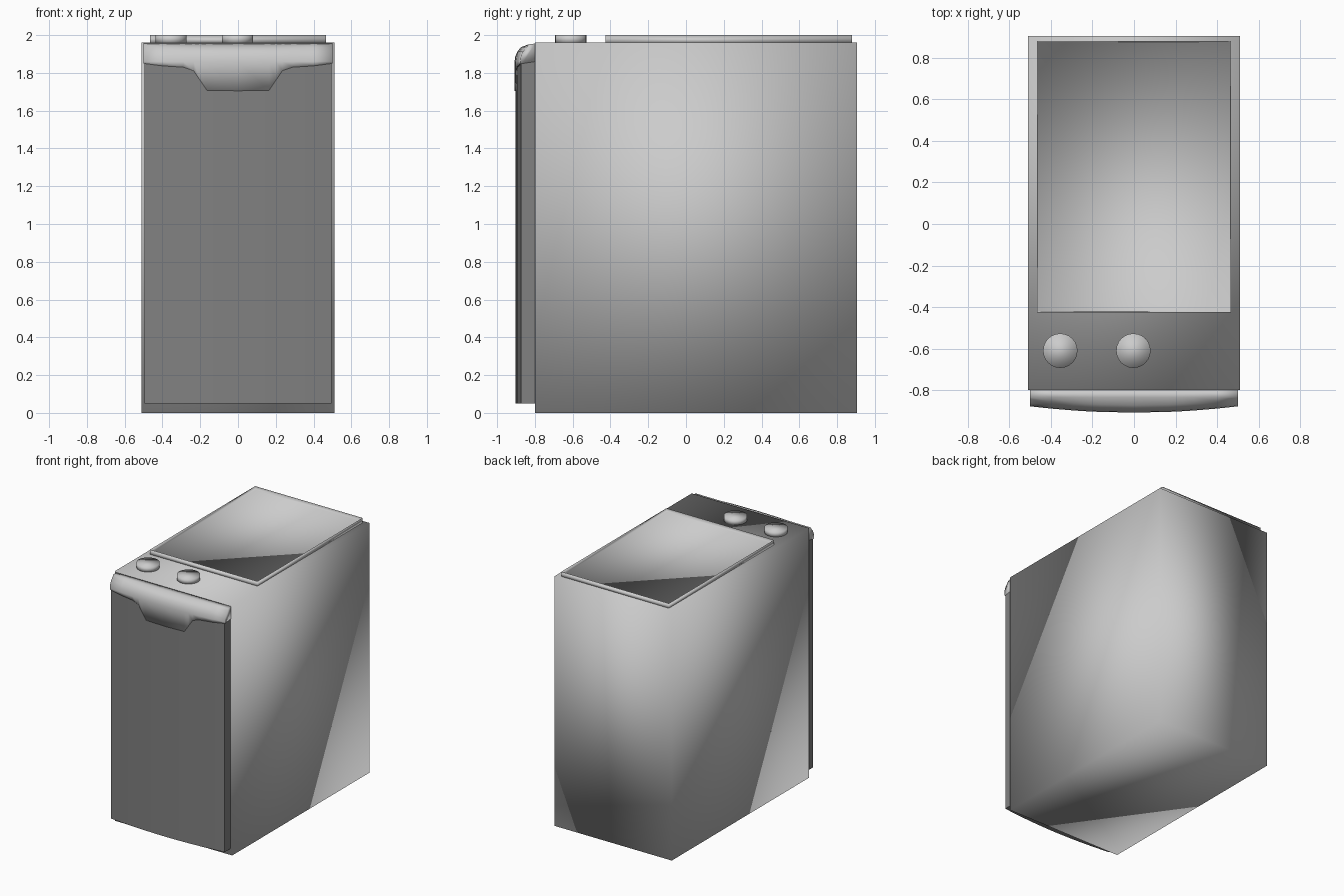
import bpy, bmesh, math

if "Cube" in bpy.data.objects:
    bpy.data.objects.remove(bpy.data.objects["Cube"])


def finish(name, bm, angle=180):
    """Make the object; the model is shaded smooth right across its corners."""
    bmesh.ops.recalc_face_normals(bm, faces=bm.faces)
    me = bpy.data.meshes.new(name)
    bm.to_mesh(me)
    bm.free()
    ob = bpy.data.objects.new(name, me)
    bpy.context.collection.objects.link(ob)
    bpy.ops.object.select_all(action='DESELECT')
    ob.select_set(True)
    bpy.context.view_layer.objects.active = ob
    if angle >= 180:
        bpy.ops.object.shade_smooth()
    else:
        bpy.ops.object.shade_smooth_by_angle(angle=math.radians(angle))
    return ob


def box(x0, x1, y0, y1, z0, z1):
    bm = bmesh.new()
    bmesh.ops.create_cube(bm, size=1)
    for v in bm.verts:
        v.co = ((x0 + x1) / 2 + v.co.x * (x1 - x0),
                (y0 + y1) / 2 + v.co.y * (y1 - y0),
                (z0 + z1) / 2 + v.co.z * (z1 - z0))
    return bm


def loft(sections):
    """Skin a row of closed sections and cap both ends."""
    bm = bmesh.new()
    rings = [[bm.verts.new(p) for p in s] for s in sections]
    n = len(rings[0])
    for a, b in zip(rings, rings[1:]):
        for i in range(n):
            j = (i + 1) % n
            bm.faces.new((a[i], a[j], b[j], b[i]))
    bm.faces.new(rings[0])
    bm.faces.new(rings[-1][::-1])
    return bm


def bow(x):
    """Gently bowed front line seen from above."""
    return -0.872 - 0.03 * (1 - (x / 0.5) ** 2)


# Cabinet
finish("cabinet", box(-0.51, 0.51, -0.80, 0.905, 0, 1.962))

# Bowed front door, darker than the rest
dark = bpy.data.materials.new("dark_grey")
dark.diffuse_color = (0.22, 0.22, 0.22, 1)
dark.use_nodes = True
dark.node_tree.nodes["Principled BSDF"].inputs["Base Color"].default_value = dark.diffuse_color
xs = [-0.495 + 0.99 * i / 12 for i in range(13)]
door = finish("front_door", loft([[(x, -0.80, 0.05), (x, bow(x), 0.05),
                                   (x, bow(x), 1.88), (x, -0.80, 1.93)] for x in xs]), 35)
door.data.materials.append(dark)

# Handle across the door top, with a lower grip in the middle
DROP = [(0.0, 1.705), (0.165, 1.708), (0.20, 1.76), (0.235, 1.812),
        (0.29, 1.83), (0.40, 1.837), (0.50, 1.85)]
cols = [(-x, z) for x, z in DROP[:0:-1]] + DROP
sections = []
for x, low in cols:
    f = bow(x) - 0.006
    prof = [(-0.80, 1.955), (-0.835, 1.951), (f + 0.035, 1.936), (f + 0.016, 1.915),
            (f + 0.004, 1.887), (f, 1.86), (f, low), (f + 0.012, low), (-0.80, 1.86)]
    sections.append([(x, y, z) for y, z in prof])
finish("door_handle", loft(sections))

# Top lid: shallow tray with a thin raised rim
bm = box(-0.467, 0.467, -0.425, 0.88, 1.955, 2.0)
top = [f for f in bm.faces if f.normal.z > 0.5]
bmesh.ops.inset_region(bm, faces=top, thickness=0.006)
for v in top[0].verts:
    v.co.z = 1.972
finish("top_lid", bm)

# Control knobs
for side, x in (("left", -0.355), ("middle", -0.003)):
    bm = bmesh.new()
    bmesh.ops.create_cone(bm, cap_ends=True, segments=24, radius1=0.083,
                          radius2=0.083, depth=0.045)
    bmesh.ops.translate(bm, verts=bm.verts, vec=(x, -0.61, 1.9775))
    finish(side + "_knob", bm)
